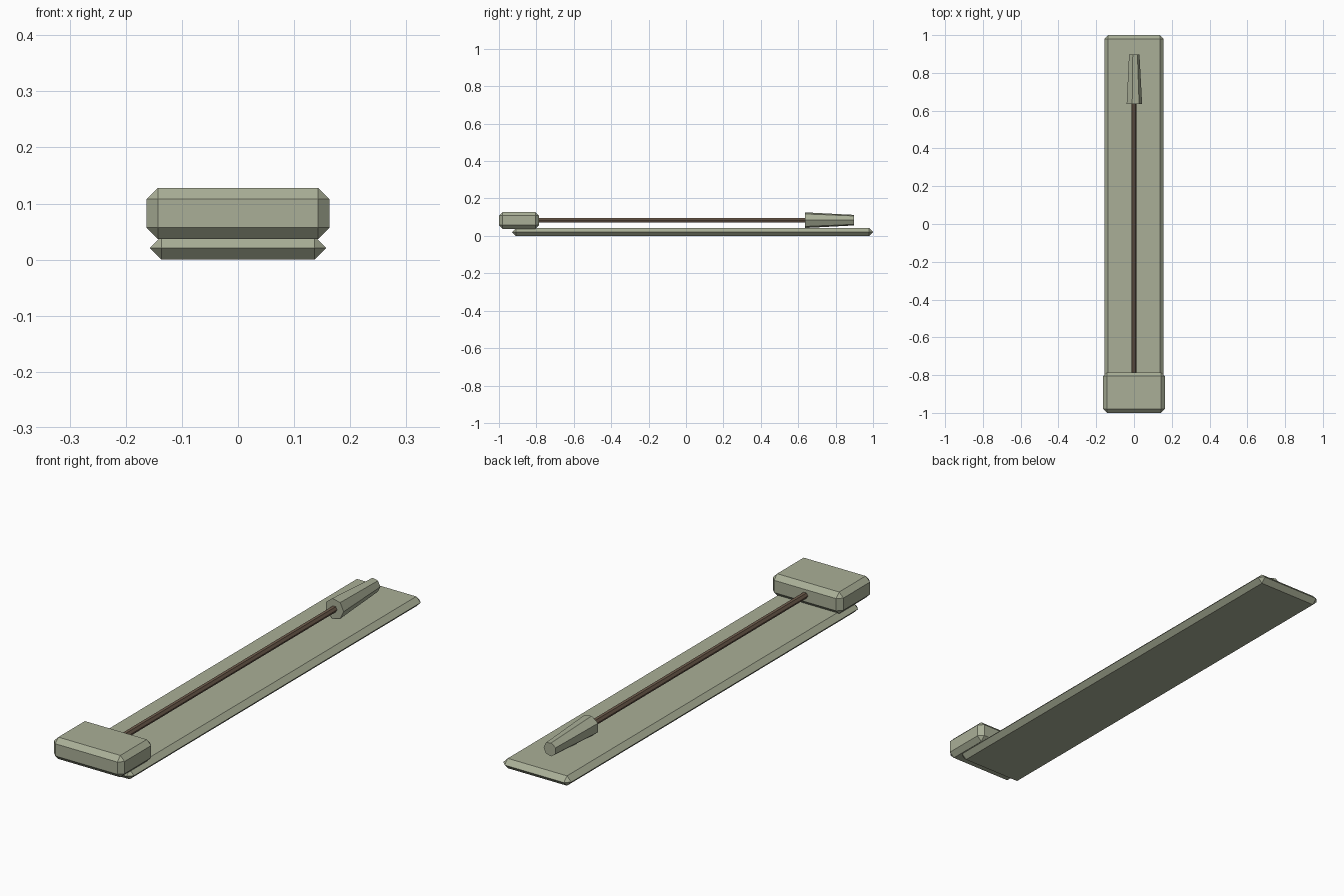
import bpy, math
from mathutils import Matrix

if "Cube" in bpy.data.objects:
    bpy.data.objects.remove(bpy.data.objects["Cube"])


def material(name, rgb):
    m = bpy.data.materials.new(name)
    m.diffuse_color = (*rgb, 1.0)
    m.use_nodes = True
    m.node_tree.nodes["Principled BSDF"].inputs["Base Color"].default_value = m.diffuse_color
    return m


sage = material("sage_grey", (0.40, 0.43, 0.31))
brown = material("dark_brown", (0.16, 0.11, 0.075))


def chamfered_box(name, lo, hi, bevel, mat):
    bpy.ops.mesh.primitive_cube_add(size=1)
    ob = bpy.context.object
    ob.name = name
    size = [h - l for l, h in zip(lo, hi)]
    mid = [(h + l) / 2 for l, h in zip(lo, hi)]
    ob.data.transform(Matrix.Translation(mid) @ Matrix.Diagonal((*size, 1)))
    mod = ob.modifiers.new("chamfer", 'BEVEL')
    mod.width = bevel
    mod.segments = 1
    mod.limit_method = 'NONE'
    ob.data.materials.append(mat)
    return ob


def tapered_rod(name, y0, y1, r0, r1, z, sides, mat):
    # cone along y, with one corner pointing to +x
    bpy.ops.mesh.primitive_cone_add(vertices=sides, radius1=r0, radius2=r1, depth=y1 - y0)
    ob = bpy.context.object
    ob.name = name
    ob.data.transform(Matrix.Translation((0, (y0 + y1) / 2, z))
                      @ Matrix.Rotation(-math.pi / 2, 4, 'X')
                      @ Matrix.Rotation(-math.pi / 2, 4, 'Z'))
    ob.data.materials.append(mat)
    return ob


# long flat base, its sides chamfered to a ridge
chamfered_box("base_plate", (-0.157, -0.93, 0), (0.157, 1.0, 0.041), 0.0203, sage)
# block at the front end
chamfered_box("end_block", (-0.163, -1.0, 0.037), (0.163, -0.785, 0.128), 0.02, sage)
# thin rod and its tapered tip
tapered_rod("rod", -0.80, 0.65, 0.013, 0.013, 0.084, 6, brown)
tapered_rod("tapered_tip", 0.635, 0.897, 0.043, 0.029, 0.084, 7, sage)
